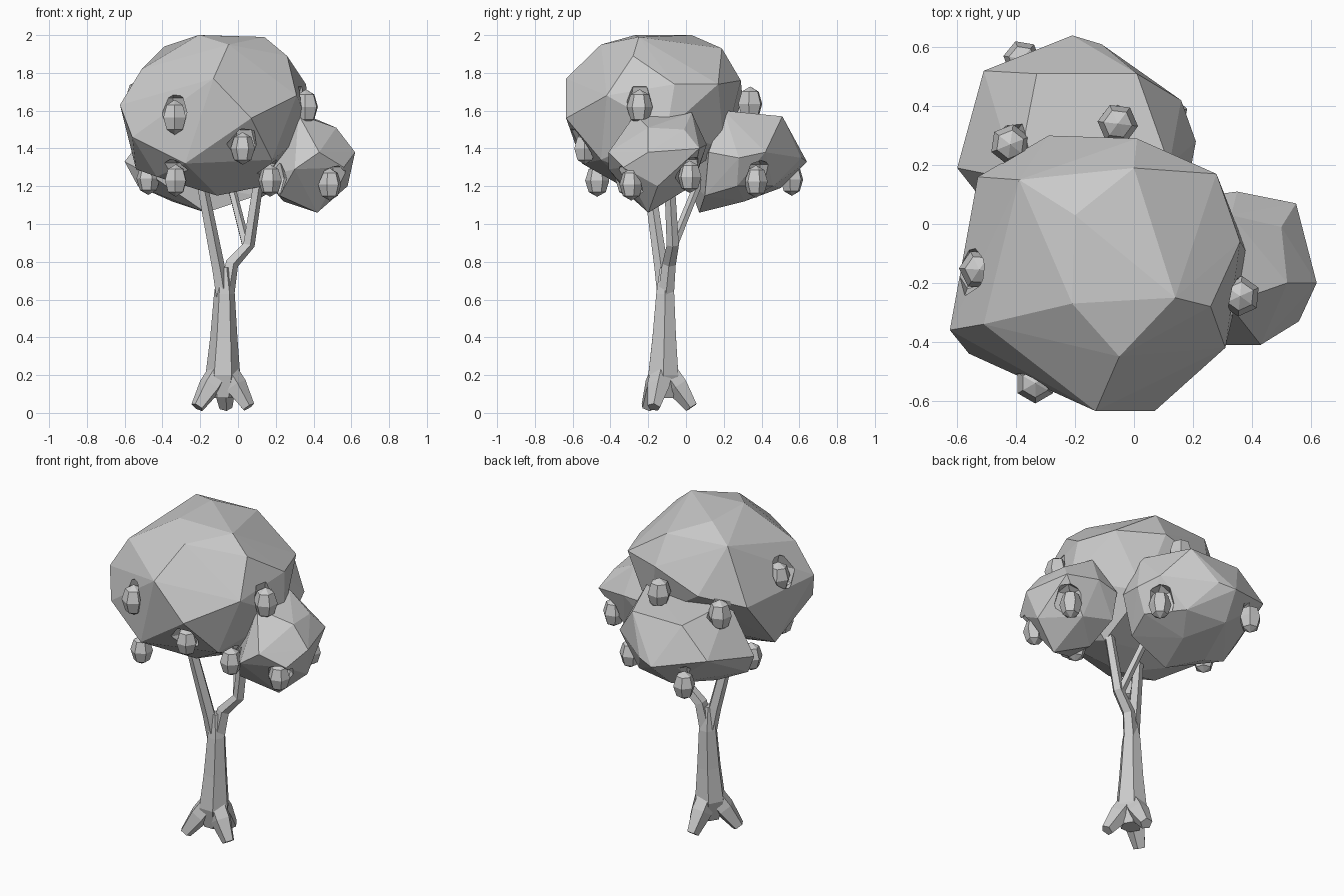
import bpy, bmesh, math
from mathutils import Vector, Matrix

if "Cube" in bpy.data.objects:
    bpy.data.objects.remove(bpy.data.objects["Cube"])


def finish(name, bm):
    bmesh.ops.recalc_face_normals(bm, faces=bm.faces)
    me = bpy.data.meshes.new(name)
    bm.to_mesh(me)
    bm.free()
    ob = bpy.data.objects.new(name, me)
    bpy.context.collection.objects.link(ob)
    return ob


def tube(name, path, sides):
    """Faceted tapering limb; path holds (x, y, z, radius)."""
    bm = bmesh.new()
    pts = [Vector(p[:3]) for p in path]
    rings = []
    for i, p in enumerate(pts):
        d = pts[min(i + 1, len(pts) - 1)] - pts[max(i - 1, 0)]
        q = Vector((0, 0, 1)).rotation_difference(d)
        rings.append([bm.verts.new(p + q @ Vector((
            path[i][3] * math.cos(2 * math.pi * k / sides),
            path[i][3] * math.sin(2 * math.pi * k / sides), 0))) for k in range(sides)])
    for a, b in zip(rings, rings[1:]):
        for k in range(sides):
            n = (k + 1) % sides
            bm.faces.new((a[k], a[n], b[n], b[k]))
    bm.faces.new(rings[0])
    bm.faces.new(rings[-1])
    return finish(name, bm)


def clump(name, pts):
    """Faceted leaf mass: convex skin over its corner points."""
    bm = bmesh.new()
    for p in pts:
        bm.verts.new(p)
    res = bmesh.ops.convex_hull(bm, input=bm.verts)
    junk = {v for v in res["geom_interior"] + res["geom_unused"]
            if isinstance(v, bmesh.types.BMVert) and v.is_valid}
    if junk:
        bmesh.ops.delete(bm, geom=list(junk), context='VERTS')
    return finish(name, bm)


# Leaf masses
main_leaves = clump("main_leaves", [
    (-.21, -.27, 2), (.14, -.25, 1.99), (-.2, .03, 2), (-.39, .15, 1.94),
    (0, .19, 1.93), (.26, -.28, 1.89), (.28, .17, 1.74), (-.05, -.45, 1.95),
    (-.51, -.34, 1.82), (-.13, -.635, 1.77), (.07, -.635, 1.56), (.36, -.06, 1.74),
    (.31, -.42, 1.68), (.385, -.1, 1.5), (-.625, -.36, 1.63), (-.56, -.44, 1.46),
    (.01, .29, 1.76), (-.29, .3, 1.66), (-.53, .16, 1.6), (-.54, -.1, 1.29),
    (-.28, -.55, 1.32), (.18, -.45, 1.34), (-.11, -.25, 1.15), (.13, -.1, 1.2),
    (-.43, -.33, 1.25), (.1, .2, 1.4)])
back_leaves = clump("back_leaves", [
    (-.6, .19, 1.33), (-.51, .52, 1.4), (-.21, .64, 1.33), (-.11, .61, 1.35),
    (.16, .42, 1.38), (.21, .28, 1.35), (-.33, .51, 1.57), (.01, .51, 1.57),
    (-.17, .07, 1.06), (-.53, .15, 1.2), (-.1, .31, 1.12), (-.25, .5, 1.19),
    (0, .46, 1.2), (-.4, .15, 1.6), (.12, .2, 1.6), (-.45, 0, 1.25),
    (.1, .1, 1.15), (.15, .27, 1.2), (.18, .12, 1.38), (-.35, .2, 1.12)])
right_leaves = clump("right_leaves", [
    (.35, .11, 1.42), (.55, .07, 1.4), (.62, -.2, 1.38), (.56, -.33, 1.3),
    (.43, -.41, 1.38), (.3, -.41, 1.29), (.5, -.01, 1.5), (.33, .03, 1.59),
    (.32, -.27, 1.58), (.52, -.2, 1.51), (.42, -.2, 1.06), (.58, -.15, 1.2),
    (.24, -.1, 1.12), (.22, -.3, 1.15), (.13, -.2, 1.25), (.4, .03, 1.2),
    (.15, 0, 1.5), (.2, .09, 1.4), (.2, .05, 1.24)])

# Fruit, seated in shallow pockets of the leaves
fruit_spots = [
    (-.335, -.54, 1.565), (.025, -.535, 1.4), (-.33, -.47, 1.23),
    (-.525, -.155, 1.67), (.36, -.245, 1.62), (-.055, .34, 1.635),
    (-.42, .27, 1.57), (-.38, .56, 1.235), (.12, .37, 1.225), (-.475, .04, 1.24),
    (.485, -.29, 1.21), (.17, -.31, 1.23), (.48, .02, 1.25)]
middle = Vector((-.05, 0, 1.4))
pockets = bmesh.new()
for i, s in enumerate(fruit_spots):
    centre = Vector(s)
    out = (centre - middle).normalized() * .02
    size = 1.08 if s[2] > 1.5 else 1.0
    turn = Matrix.Rotation(i * .5, 4, 'Z')
    fruit = bmesh.new()
    bmesh.ops.create_uvsphere(fruit, u_segments=6, v_segments=4, radius=1,
                              matrix=Matrix.Translation(centre) @ turn
                              @ Matrix.Diagonal((.064 * size, .064 * size, .086 * size, 1)))
    finish(f"fruit_{i + 1}", fruit)
    bmesh.ops.create_uvsphere(pockets, u_segments=5, v_segments=4, radius=1,
                              matrix=Matrix.Translation(centre + out + Vector((0, 0, .02)))
                              @ turn @ Matrix.Diagonal((.09, .09, .11, 1)))
cutter = finish("pocket_cutter", pockets)
cutter.hide_render = True
cutter.hide_viewport = True
cutter.display_type = 'WIRE'
for leaves in (main_leaves, back_leaves, right_leaves):
    mod = leaves.modifiers.new("pockets", 'BOOLEAN')
    mod.operation = 'DIFFERENCE'
    mod.solver = 'EXACT'
    mod.object = cutter

# Trunk and boughs
tube("trunk", [(-.08, -.12, .08, .06), (-.08, -.12, .2, .092), (-.075, -.115, .4, .072),
               (-.072, -.11, .63, .055), (-.075, -.112, .77, .03)], 6)
tube("left_bough", [(-.08, -.112, .6, .04), (-.105, -.13, .76, .038),
                    (-.2, -.2, 1.25, .03)], 5)
tube("right_bough", [(-.065, -.107, .62, .045), (-.035, -.09, .79, .038),
                     (.055, -.07, .89, .034), (.115, -.09, 1.28, .028)], 5)
tube("back_bough", [(.045, -.07, .88, .025), (-.05, .08, 1.25, .022)], 5)

# Three splayed roots
for i, (x, y) in enumerate([(-.215, -.205), (.055, -.17), (-.065, .03)]):
    tube(f"root_{i + 1}", [(-.08, -.12, .25, .06),
                           (-.08 + (x + .08) * .5, -.12 + (y + .12) * .5, .14, .062),
                           (x, y, .03, .036)], 5)
